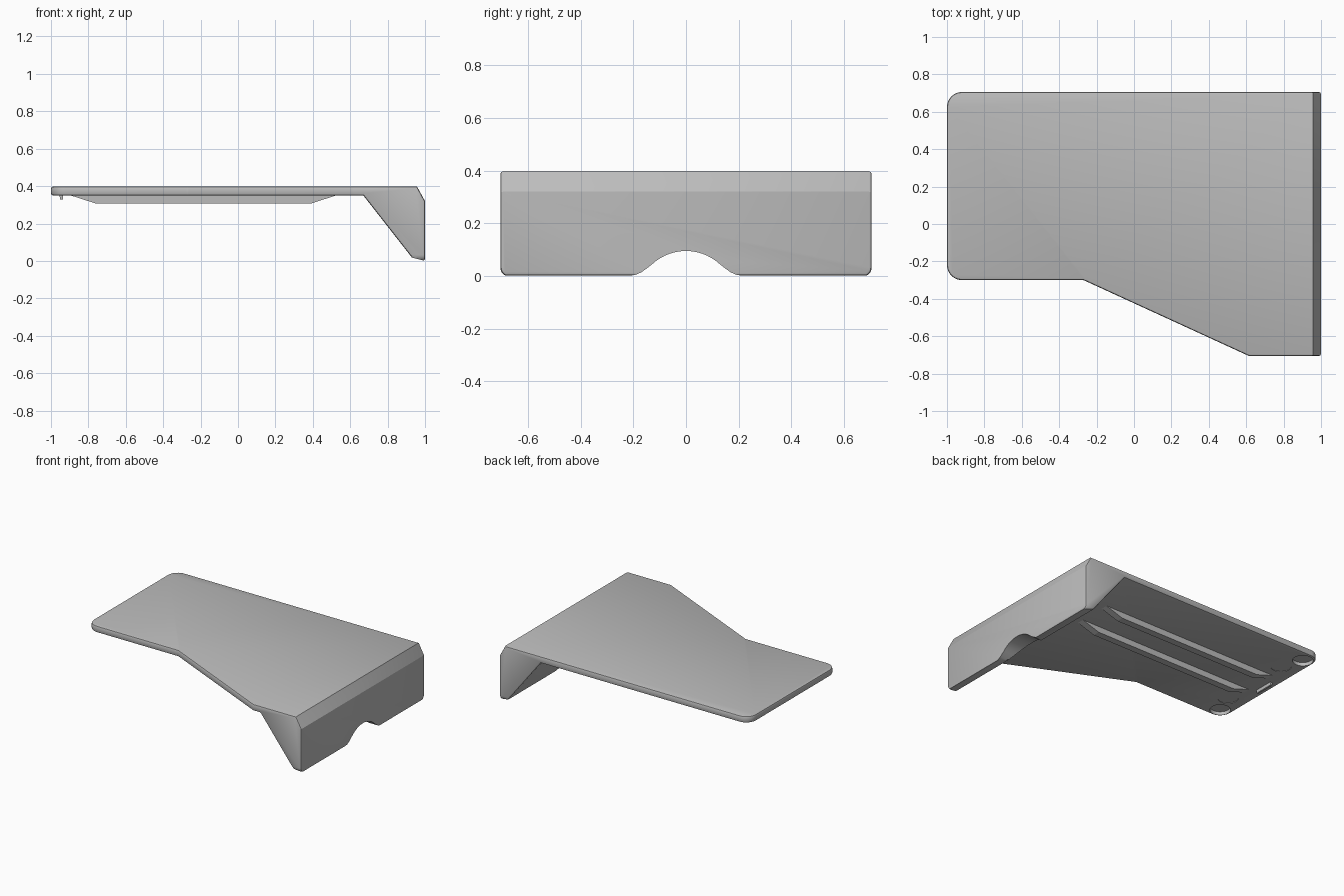
import bpy, bmesh, math
from mathutils import Vector

if "Cube" in bpy.data.objects:
    bpy.data.objects.remove(bpy.data.objects["Cube"])

grey = bpy.data.materials.new("light_grey")
grey.diffuse_color = (0.5, 0.5, 0.5, 1)
grey.use_nodes = True
grey.node_tree.nodes["Principled BSDF"].inputs["Base Color"].default_value = grey.diffuse_color


def prism(name, pts, axis, lo, hi):
    """Extrude a 2D outline along one axis (outline uses the other two axes in order)."""
    def place(p, d):
        c = list(p)
        c.insert(axis, d)
        return c
    bm = bmesh.new()
    face = bm.faces.new([bm.verts.new(place(p, lo)) for p in pts])
    ext = bmesh.ops.extrude_face_region(bm, geom=[face])
    move = [0, 0, 0]
    move[axis] = hi - lo
    bmesh.ops.translate(bm, vec=move, verts=[v for v in ext["geom"] if isinstance(v, bmesh.types.BMVert)])
    bmesh.ops.recalc_face_normals(bm, faces=bm.faces)
    me = bpy.data.meshes.new(name)
    bm.to_mesh(me)
    bm.free()
    me.materials.append(grey)
    ob = bpy.data.objects.new(name, me)
    bpy.context.collection.objects.link(ob)
    return ob


def rounded(corners, steps=6):
    """Outline from (a, b, radius) corners with filleted bends."""
    out = []
    for i, (a, b, r) in enumerate(corners):
        p = Vector((a, b))
        if r == 0:
            out.append((a, b))
            continue
        u = (Vector(corners[i - 1][:2]) - p).normalized()
        v = (Vector(corners[(i + 1) % len(corners)][:2]) - p).normalized()
        half = u.angle(v) / 2
        centre = p + (u + v).normalized() * r / math.sin(half)
        s = p + u * r / math.tan(half) - centre
        turn = s.angle_signed(p + v * r / math.tan(half) - centre)
        for k in range(steps + 1):
            t = -turn * k / steps
            out.append((centre.x + s.x * math.cos(t) - s.y * math.sin(t),
                        centre.y + s.x * math.sin(t) + s.y * math.cos(t)))
    return out


def disc(x, y, r, n=32):
    return [(x + r * math.cos(2 * math.pi * k / n), y + r * math.sin(2 * math.pi * k / n)) for k in range(n)]


def boolean(ob, tool, operation):
    m = ob.modifiers.new(operation, 'BOOLEAN')
    m.object, m.operation, m.solver = tool, operation, 'EXACT'
    bpy.context.view_layer.objects.active = ob
    bpy.ops.object.modifier_apply(modifier=m.name)
    bpy.data.objects.remove(tool)


# Side profile: thin shelf with a solid wedge leg on the right
body = prism("shelf_body", [(-1.1, 0.35), (0.67, 0.35), (0.93, 0.018), (1, 0), (1, 0.32),
                            (0.957, 0.398), (-1.1, 0.398)], 1, -0.9, 0.9)

# Trim to the stepped plan outline and to the rounded end outline
plan = rounded([(-1, -0.3, 0.08), (-0.27, -0.3, 0.03), (0.61, -0.7035, 0), (0.85, -0.81, 0), (1.1, -0.81, 0),
                (1.1, 0.706, 0), (-1, 0.706, 0.08)])
boolean(body, prism("plan_trim", plan, 2, -0.2, 0.6), 'INTERSECT')
end = rounded([(-0.705, -0.002, 0.035), (0.705, -0.002, 0.035), (0.705, 0.6, 0), (-0.705, 0.6, 0)])
boolean(body, prism("end_trim", end, 0, -1.3, 1.3), 'INTERSECT')

# Softened outer edges
bev = body.modifiers.new("soft_edges", 'BEVEL')
bev.width, bev.segments, bev.limit_method, bev.angle_limit = 0.011, 2, 'ANGLE', math.radians(70)
bev.use_clamp_overlap = False
bpy.context.view_layer.objects.active = body
bpy.ops.object.modifier_apply(modifier=bev.name)

# Arched cable notch in the bottom of the leg
half = [(y, math.sqrt(0.19 ** 2 - y * y) - 0.095) for y in [0.13 * k / 8 for k in range(9)]]
half += [(0.15, 0.028), (0.17, 0.014), (0.19, 0.005), (0.22, 0.0), (0.23, -0.1)]
notch = [(-y, z) for y, z in reversed(half[1:])] + half
boolean(body, prism("notch_cut", notch, 0, 0.5, 1.3), 'DIFFERENCE')

# Round recesses under the free end: deep at the corners, shallow inboard
for x, y, depth in [(-0.92, 0.62, 0.025), (-0.92, -0.22, 0.025), (-0.86, 0.47, 0.003), (-0.86, -0.07, 0.003)]:
    boolean(body, prism("recess_cut", disc(x, y, 0.068), 2, 0.2, 0.35 + depth), 'DIFFERENCE')

# Stiffening ribs with sloped ends
for i, y in enumerate((0.08, 0.32)):
    prism("rib_%d" % (i + 1), [(-0.9, 0.352), (-0.76, 0.307), (0.39, 0.307), (0.53, 0.352)], 1, y - 0.025, y + 0.025)

# Small locating tab near the free end
prism("tab", [(-0.955, 0.352), (-0.95, 0.328), (-0.937, 0.328), (-0.935, 0.352)], 1, 0.13, 0.27)

# Smooth shading with sharp creases
bpy.ops.object.select_all(action='DESELECT')
body.select_set(True)
bpy.context.view_layer.objects.active = body
bpy.ops.object.shade_smooth_by_angle(angle=math.radians(25))
